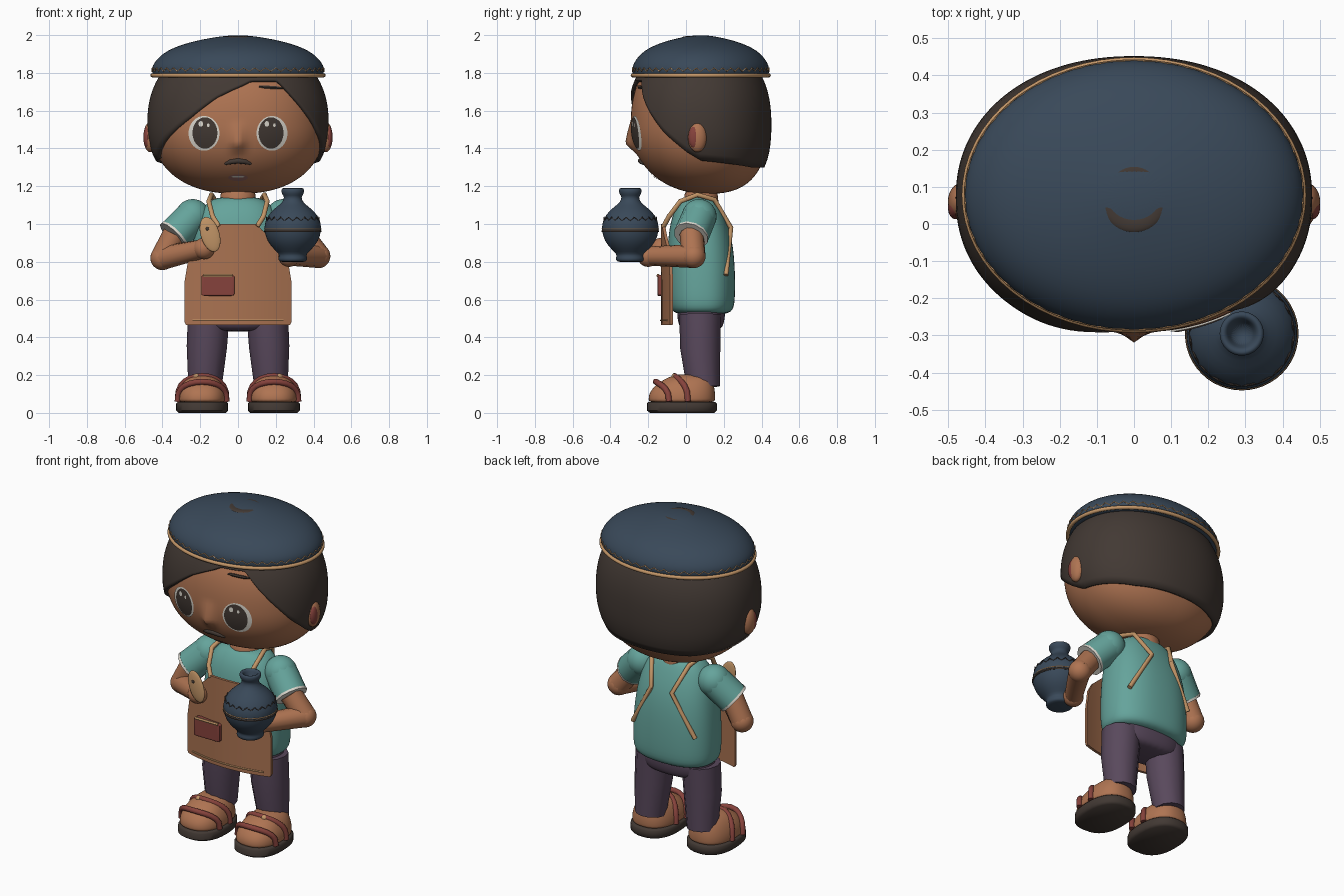
import bpy, bmesh, math
from math import sin, cos, pi, radians
from mathutils import Vector

cube = bpy.data.objects.get("Cube")
if cube:
    bpy.data.objects.remove(cube, do_unlink=True)


def material(name, r, g, b):
    m = bpy.data.materials.new(name)
    m.use_nodes = True
    m.diffuse_color = (r, g, b, 1)
    m.node_tree.nodes["Principled BSDF"].inputs["Base Color"].default_value = (r, g, b, 1)
    return m


SKIN = material("skin brown", .43, .175, .085)
APRON = material("apron brown", .4, .17, .082)
DARK = material("dark brown", .055, .041, .034)
NAVY = material("navy", .041, .066, .1)
TEAL = material("teal", .13, .37, .33)
PURPLE = material("purple", .1, .066, .108)
RED = material("dark red", .24, .055, .045)
GOLD = material("tan gold", .54, .3, .135)
WHITE = material("off white", .72, .69, .62)
LIP = material("lip", .33, .15, .13)


def finish(ob, name, mat, angle=50):
    ob.name = name
    ob.data.materials.clear()
    ob.data.materials.append(mat)
    bpy.ops.object.select_all(action='DESELECT')
    ob.select_set(True)
    bpy.context.view_layer.objects.active = ob
    bpy.ops.object.shade_smooth_by_angle(angle=radians(angle))
    return ob


def skin_rings(name, rings, mat, caps=(True, True), subsurf=0, angle=50):
    """Join matching rings of points into one surface."""
    bm = bmesh.new()
    loops = [[bm.verts.new(p) for p in ring] for ring in rings]
    n = len(loops[0])
    for a, b in zip(loops, loops[1:]):
        for i in range(n):
            bm.faces.new((a[i], a[(i + 1) % n], b[(i + 1) % n], b[i]))
    for use, loop in zip(caps, (loops[0], loops[-1])):
        if use:
            bm.faces.new(loop)
    bmesh.ops.recalc_face_normals(bm, faces=bm.faces)
    me = bpy.data.meshes.new(name)
    bm.to_mesh(me)
    bm.free()
    ob = bpy.data.objects.new(name, me)
    bpy.context.collection.objects.link(ob)
    finish(ob, name, mat, 180 if subsurf else angle)
    if subsurf:
        ob.modifiers.new("smooth", 'SUBSURF').levels = subsurf
        ob.modifiers["smooth"].render_levels = subsurf
    return ob


def power(v, p):
    return math.copysign(abs(v) ** (2 / p), v)


def loft(name, rows, mat, cx=0, p=2.4, n=32, subsurf=2):
    """Rows hold height, half width, front y and back y."""
    rings = [[(cx + rx * power(sin(a), p), (f + b) / 2 - (b - f) / 2 * power(cos(a), p), z)
              for a in (2 * pi * i / n for i in range(n))] for z, rx, f, b in rows]
    return skin_rings(name, rings, mat, subsurf=subsurf)


def ball(name, loc, size, mat, tilt=0):
    bpy.ops.mesh.primitive_uv_sphere_add(segments=28, ring_count=16, location=loc, rotation=(0, tilt, 0))
    ob = bpy.context.object
    ob.scale = size if isinstance(size, tuple) else (size,) * 3
    return finish(ob, name, mat, 180)


def tube(name, pts, radius, mat, closed=False, radii=None):
    cu = bpy.data.curves.new(name, 'CURVE')
    cu.dimensions = '3D'
    cu.bevel_depth, cu.bevel_resolution, cu.use_fill_caps = radius, 4 if radius > .01 else 1, True
    sp = cu.splines.new('POLY')
    sp.points.add(len(pts) - 1)
    for i, (q, co) in enumerate(zip(sp.points, pts)):
        q.co = (*co, 1)
        q.radius = radii[i] if radii else 1
    sp.use_cyclic_u = closed
    ob = bpy.data.objects.new(name, cu)
    bpy.context.collection.objects.link(ob)
    bpy.ops.object.select_all(action='DESELECT')
    ob.select_set(True)
    bpy.context.view_layer.objects.active = ob
    bpy.ops.object.convert(target='MESH')
    return finish(bpy.context.object, name, mat)


def ellipse(cx, cy, z, rx, ry, n=64, wave=0):
    return [(cx + rx * sin(2 * pi * i / n), cy - ry * cos(2 * pi * i / n), z + wave * (i % 2)) for i in range(n)]


# Head: rounded ovoid with a soft pointed nose, the hair shares its formula
def head_point(a, z, g=0.0):
    t = (z - 1.53) / ((.37 if z < 1.53 else .42) + g)
    s = max(0, 1 - abs(t) ** 2.3) ** (1 / 2.3)
    x = (.46 + g) * s * power(sin(a), 2.15)
    y = .07 + .05 * max(0, -t) ** 2 - (.362 + g) * s * power(cos(a), 2.15)
    if g == 0 and cos(a) > 0:
        rise = max(0, 1 - abs(z - 1.425) / (.13 if z > 1.425 else .065))
        y -= .042 * max(0, 1 - abs(x) / .065) ** 1.3 * rise ** 1.2
    return (x, y, z)


def face_point(x, z, g=0.0):
    lo, hi = -pi / 2, pi / 2
    for _ in range(30):
        mid = (lo + hi) / 2
        lo, hi = (mid, hi) if head_point(mid, z)[0] < x else (lo, mid)
    return (x, head_point(lo, z)[1] - g, z)


N = 144
angles = [2 * pi * i / N - pi for i in range(N)]
heights = [1.53 - (.37 if k < 32 else .42) * cos(pi * k / 64) for k in range(1, 63)]
skin_rings("head", [[head_point(a, z) for a in angles] for z in heights], SKIN, angle=180)

# Hair: shell ending at a hairline that depends on the direction round the head
HAIRLINE = [(-180, 1.3), (-140, 1.3), (-90, 1.335), (-75, 1.34), (-60, 1.41), (-31, 1.56), (-13, 1.67),
            (8, 1.76), (28, 1.76), (38, 1.67), (48, 1.59), (63, 1.48), (80, 1.38), (90, 1.335), (140, 1.3), (180, 1.3)]


def hairline(deg):
    for (a, za), (b, zb) in zip(HAIRLINE, HAIRLINE[1:]):
        if a <= deg <= b:
            return za + (zb - za) * (deg - a) / (b - a)
    return HAIRLINE[0][1]


rings = []
for k in range(15):
    f = k / 14
    rings.append([head_point(a, hairline(math.degrees(a)) * (1 - f) + 1.86 * f, .02) for a in angles])
hair = skin_rings("hair", rings, DARK, caps=(False, True), angle=70)
solid = hair.modifiers.new("thickness", 'SOLIDIFY')
solid.thickness, solid.offset = .03, -1


# Face details
def patch(name, x, z, rx, rz, mat, g):
    rings = [[face_point(x + k * rx * cos(2 * pi * i / 32), z + k * rz * sin(2 * pi * i / 32), g)
              for i in range(32)] for k in (1, .75, .5, .25, .05)]
    skin_rings(name, rings, mat, caps=(False, True), angle=180)


for side, s in (("left", 1), ("right", -1)):
    patch(side + "_eye_white", s * .18, 1.48, .082, .092, WHITE, .005)
    patch(side + "_iris", s * .175, 1.482, .066, .083, DARK, .008)
    patch(side + "_eye_glint", s * .175 - .022, 1.53, .012, .015, WHITE, .0095)
    patch(side + "_small_glint", s * .175 + .018, 1.523, .007, .01, WHITE, .0095)
    ball(side + "_ear", (s * .465, .06, 1.46), (.036, .05, .08), SKIN)
    ball(side + "_inner_ear", (s * .481, .045, 1.46), (.02, .032, .058), RED)
tube("brow", [face_point(x, 1.728 - .07 * (x - .11)) for x in (.11, .14, .17, .2, .24)], .009, DARK,
     radii=(.5, 1, 1, 1, .5))
tube("moustache", [face_point(x, 1.335 - 3.5 * x * x) for x in (-.07, -.04, 0, .04, .07)], .015, DARK,
     radii=(.4, .9, 1, .9, .4))
patch("mouth", 0, 1.245, .052, .018, LIP, .006)
patch("teeth", 0, 1.25, .035, .005, WHITE, .009)

# Beret with trim
CY = .078
beret = [(1.772, .93), (1.785, .985), (1.82, 1), (1.86, .965), (1.92, .83), (1.965, .55), (1.988, .28), (1.999, .1)]
loft("beret", [(z, .46 * k, CY - .366 * k, CY + .366 * k) for z, k in beret], NAVY, p=2, n=40)
tube("beret_trim", ellipse(0, CY, 1.787, .453, .36), .011, GOLD, True)
tube("beret_stitching", ellipse(0, CY, 1.808, .455, .362, 96, .018), .003, GOLD, True)
bpy.ops.mesh.primitive_torus_add(location=(0, .07, 1.985), major_radius=.068, minor_radius=.026)
bpy.context.object.scale = (1, 1, .36)
finish(bpy.context.object, "beret_top_ring", DARK, 180)

# Torso
loft("neck", [(1.06, .1, -.02, .18), (1.12, .095, -.01, .17), (1.2, .095, -.01, .17)], SKIN, p=2, subsurf=1)
loft("shirt", [(.52, .2, -.04, .21), (.54, .25, -.08, .25), (.6, .262, -.095, .262), (.8, .255, -.1, .26),
               (.95, .235, -.095, .24), (1.06, .205, -.07, .2), (1.12, .16, -.03, .17), (1.145, .1, 0, .15)], TEAL)
loft("hips", [(.43, .15, -.01, .17), (.46, .22, -.04, .2), (.53, .24, -.05, .21), (.58, .2, -.04, .2)], PURPLE)


# Apron, pocket and straps
def apron_ring(z, w, t=.016):
    xs = [w * (i / 6 - 1) for i in range(13)]
    y = lambda x: -.132 + .6 * x * x
    return [(x, y(x), z) for x in xs] + [(x, y(x) + t, z) for x in reversed(xs)]


skin_rings("apron", [apron_ring(z, w) for z, w in
                     ((.465, .275), (.48, .283), (.7, .282), (.82, .262), (.88, .225), (.93, .17), (.97, .125), (1, .1))],
           APRON, angle=40)
tube("apron_hem", [(x * .04, -.133 + .6 * (x * .04) ** 2, .49) for x in range(-6, 7)], .005, GOLD)
bpy.ops.mesh.primitive_cube_add(size=1, location=(-.107, -.132, .675))
pocket = bpy.context.object
pocket.scale = (.175, .04, .11)
bevel = finish(pocket, "pocket", RED).modifiers.new("round", 'BEVEL')
bevel.width, bevel.segments = .09, 3
tube("pocket_trim", [(-.185, -.148, .727), (-.03, -.148, .727)], .009, GOLD)

for side, s in (("left", 1), ("right", -1)):
    tube(side + "_strap", [(s * x, y, z) for x, y, z in
                           ((.1, -.12, .985), (.135, -.09, 1.04), (.155, -.03, 1.12), (.14, .06, 1.155), (.125, .15, 1.13),
                            (.07, .238, .98), (.21, .212, .73))], .013, GOLD)
    # Leg and sandal
    tube(side + "_leg", [(s * .155, .075, .52), (s * .165, .075, .35), (s * .175, .092, .135)], .11, PURPLE,
         radii=(1, .97, .8))
    loft(side + "_sole", [(0, .125, -.19, .15), (.012, .137, -.207, .163), (.05, .137, -.207, .163),
                          (.058, .13, -.2, .155)], DARK, cx=s * .19, subsurf=0)
    loft(side + "_foot", [(.05, .125, -.195, .15), (.07, .13, -.2, .155), (.11, .127, -.195, .155),
                          (.16, .105, -.15, .145), (.195, .07, -.08, .13), (.205, .03, -.04, .1)], SKIN, cx=s * .19)
    for name, y, h in (("toe", -.125, .105), ("ankle", -.025, .135)):
        tube(f"{side}_{name}_sandal_strap", [(s * .19 + .13 * cos(pi * i / 12), y + .035 * cos(pi * i / 6),
                                              .06 + h * sin(pi * i / 12) ** .7) for i in range(13)], .016, RED)
    ball(side + "_sandal_button", (s * .22, -.06, .19), .018, GOLD)

# Arms with short sleeves and bent elbows
for side, s, elbow, hand in (("left", 1, (.425, .04, .83), (.27, -.2, .83)),
                             ("right", -1, (-.4, .03, .82), (-.18, -.13, .87))):
    shoulder, elbow, hand = Vector((s * .24, .07, 1.04)), Vector(elbow), Vector(hand)
    cuff = Vector((s * .335, .03, .945))
    down = (cuff - shoulder).normalized()
    ball(side + "_shoulder", shoulder, .092, TEAL)
    tube(side + "_sleeve", [shoulder, cuff], .093, TEAL, radii=(.985, 1))
    tube(side + "_cuff", [cuff, cuff + down * .014], .094, WHITE)
    tube(side + "_upper_arm", [cuff, elbow], .064, SKIN)
    ball(side + "_elbow", elbow, .064, SKIN)
    tube(side + "_forearm", [elbow, hand], .063, SKIN, radii=(1, .8))
    ball(side + "_hand", hand, .057, SKIN)

# Clay shaping tool held in the right hand
ball("shaping_tool", (-.148, -.19, .945), (.05, .014, .095), GOLD, tilt=-.3)
ball("shaping_tool_hole", (-.162, -.204, .975), (.009, .004, .009), DARK)

# Vase
VX, VY = .29, -.295
vase = [(.798, .06), (.805, .077), (.825, .076), (.84, .07), (.865, .1), (.91, .137), (.96, .151), (1, .151), (1.045, .134),
        (1.085, .094), (1.115, .052), (1.145, .044), (1.157, .058), (1.183, .062), (1.192, .052), (1.185, .036), (1.13, .03)]
loft("vase", [(z, r, VY - r, VY + r) for z, r in vase], NAVY, cx=VX, p=2, subsurf=1)
tube("vase_band", ellipse(VX, VY, .962, .147, .147, 48), .006, DARK, True)
tube("vase_band_trim", ellipse(VX, VY, .974, .149, .149, 48), .003, GOLD, True)
tube("vase_zigzag", ellipse(VX, VY, 1.018, .14, .14, 40, .018), .003, DARK, True)
